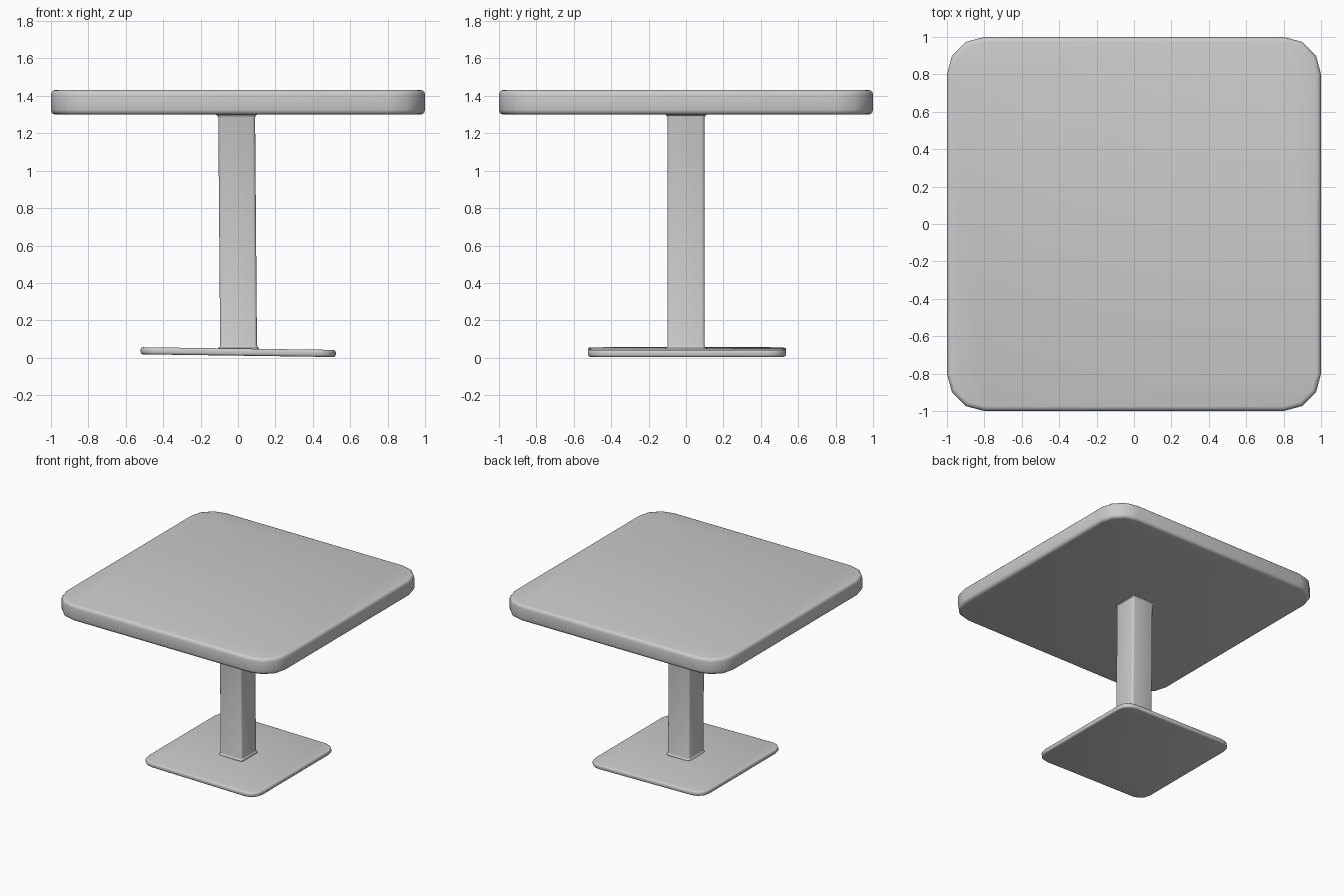
import bpy, bmesh
from math import sin, cos, pi, radians

if "Cube" in bpy.data.objects:
    bpy.data.objects.remove(bpy.data.objects["Cube"])


def ring(hx, hy, r, seg):
    """Rounded rectangle outline, counter-clockwise."""
    pts = []
    for k, (sx, sy) in enumerate([(1, 1), (-1, 1), (-1, -1), (1, -1)]):
        for i in range(seg + 1):
            a = k * pi / 2 + i * pi / 2 / seg
            pts.append((sx * (hx - r) + r * cos(a), sy * (hy - r) + r * sin(a)))
    return pts


def loft(name, hx, hy, r, levels, seg=3):
    """Stack rounded rectangles; each level is (z, inset, x shift)."""
    bm = bmesh.new()
    rings = []
    for z, d, cx in levels:
        pts = ring(hx - d, hy - d, max(r - d, 0.008), seg)
        rings.append([bm.verts.new((x + cx, y, z)) for x, y in pts])
    n = len(rings[0])
    for a, b in zip(rings, rings[1:]):
        for i in range(n):
            j = (i + 1) % n
            bm.faces.new((a[i], a[j], b[j], b[i]))
    bm.faces.new(rings[0][::-1])
    bm.faces.new(rings[-1])
    mesh = bpy.data.meshes.new(name)
    bm.to_mesh(mesh)
    bm.free()
    ob = bpy.data.objects.new(name, mesh)
    bpy.context.collection.objects.link(ob)
    bpy.ops.object.select_all(action='DESELECT')
    ob.select_set(True)
    bpy.context.view_layer.objects.active = ob
    bpy.ops.object.shade_smooth_by_angle(angle=radians(40))
    return ob


def slab_levels(z0, z1, b, steps=3):
    """Levels of a slab whose upper and lower edges are rounded by b."""
    arc = [(b * (1 - sin(t)), b * (1 - cos(t)))
           for t in [pi / 2 * (1 - i / steps) for i in range(steps + 1)]]
    low = [(z0 + h, d, 0) for h, d in arc]
    high = [(z1 - h, d, 0) for h, d in reversed(arc)]
    low = [(z, d, 0) for z, d, _ in low]
    return low + high


# Table top
loft("table_top", 1.0, 1.0, 0.2, slab_levels(1.30, 1.432, 0.026))

# Slightly tilted foot plate
foot = loft("foot_plate", 0.522, 0.53, 0.1, slab_levels(-0.019, 0.019, 0.013))
foot.location = (0.001, 0.005, 0.03)
foot.rotation_euler.y = radians(0.8)

# Leaning column, flared where it meets the top and the foot
loft("column", 0.0985, 0.0995, 0.016, [
    (0.035, -0.012, 0.003), (0.052, -0.010, 0.003), (0.057, -0.003, 0.003),
    (0.066, 0, 0.003), (1.284, 0, -0.007), (1.294, -0.003, -0.008),
    (1.300, -0.012, -0.009), (1.310, -0.012, -0.009)])
